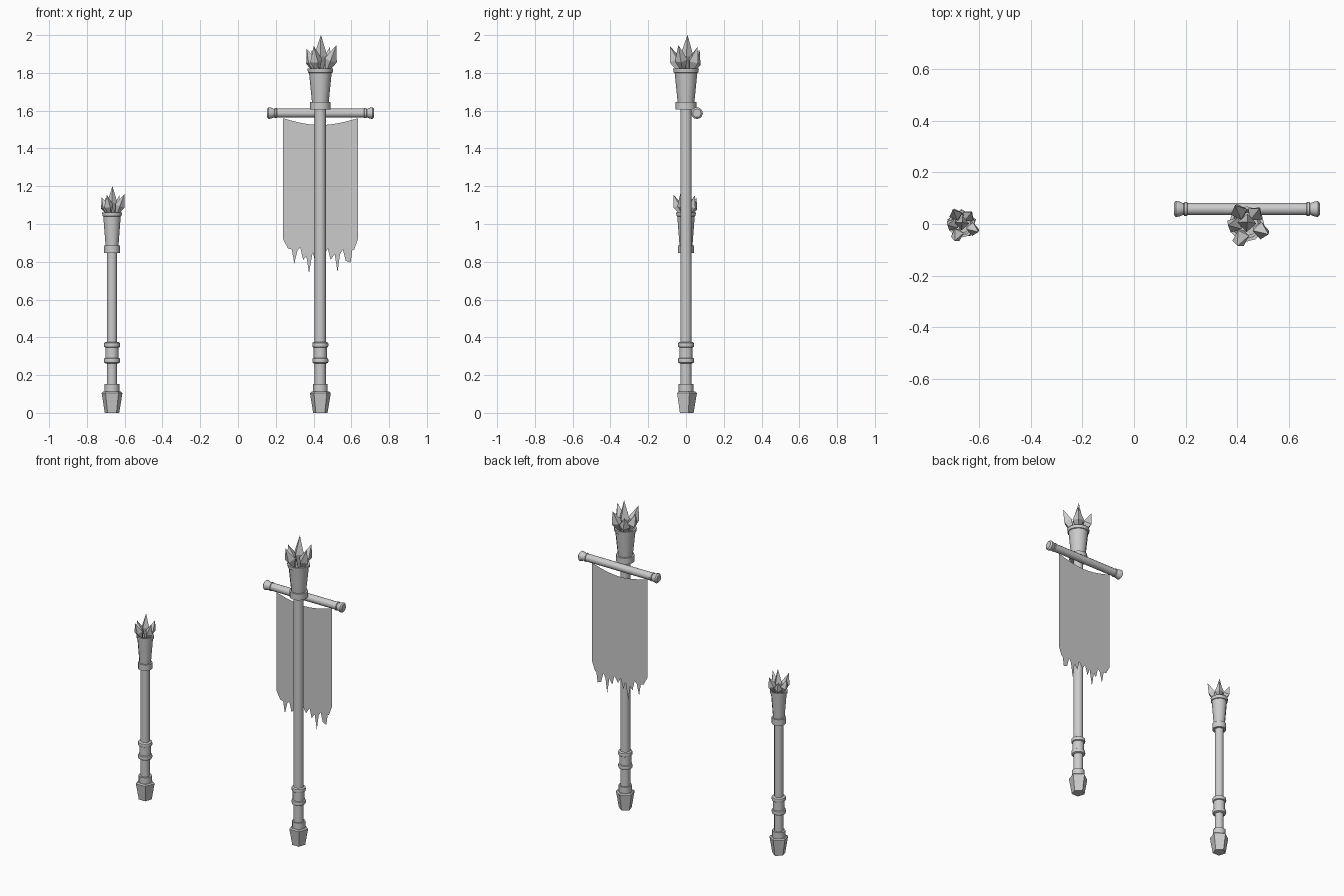
import bpy, bmesh, math
from mathutils import Vector, Matrix

cube = bpy.data.objects.get("Cube")
if cube:
    bpy.data.objects.remove(cube)

grey = bpy.data.materials.new("plain grey")
grey.use_nodes = True
colour = (0.6, 0.6, 0.6, 1)
grey.diffuse_color = colour
grey.node_tree.nodes["Principled BSDF"].inputs["Base Color"].default_value = colour


def finish(name, bm, smooth=True):
    bmesh.ops.recalc_face_normals(bm, faces=bm.faces)
    mesh = bpy.data.meshes.new(name)
    bm.to_mesh(mesh)
    bm.free()
    mesh.materials.append(grey)
    ob = bpy.data.objects.new(name, mesh)
    bpy.context.collection.objects.link(ob)
    if smooth:
        bpy.ops.object.select_all(action="DESELECT")
        ob.select_set(True)
        bpy.context.view_layer.objects.active = ob
        bpy.ops.object.shade_smooth_by_angle(angle=math.radians(35))
    return ob


def turned(name, profile, place, sides=12, smooth=True, start=0.0):
    """Turn a (radius, height) profile about its axis and cap both ends."""
    bm = bmesh.new()
    rings = []
    for r, h in profile:
        angles = [start + math.tau * i / sides for i in range(sides)]
        rings.append([bm.verts.new((r * math.cos(a), r * math.sin(a), h)) for a in angles])
    for low, high in zip(rings, rings[1:]):
        for i in range(sides):
            j = (i + 1) % sides
            bm.faces.new((low[i], low[j], high[j], high[i]))
    bm.faces.new(rings[0])
    bm.faces.new(rings[-1])
    bm.transform(place)
    return finish(name, bm, smooth)


def shard(bm, base, tip, width, twist):
    """Four-sided pointed crystal, widest above its middle."""
    base, tip = Vector(base), Vector(tip)
    turn = (tip - base).to_track_quat("Z", "Y").to_matrix()
    middle = base.lerp(tip, 0.5)
    ring = []
    for i in range(4):
        a = twist + math.tau * i / 4
        ring.append(bm.verts.new(middle + turn @ Vector((math.cos(a), math.sin(a), 0)) * width))
    b, t = bm.verts.new(base), bm.verts.new(tip)
    for i in range(4):
        j = (i + 1) % 4
        bm.faces.new((b, ring[j], ring[i]))
        bm.faces.new((t, ring[i], ring[j]))


def staff(prefix, x, pole_radius, head_z, head_scale):
    at = Matrix.Translation((x, 0, 0))
    # Five-sided foot with its collar
    turned(prefix + "_foot", [(0.04, 0), (0.058, 0.105), (0.05, 0.112)], at, 5, False, math.pi / 2)
    turned(prefix + "_foot_collar", [(0.039, 0.1), (0.039, 0.152)], at)
    turned(prefix + "_pole", [(pole_radius, 0.1), (pole_radius, head_z + 0.03)], at)
    # Grip sleeve between two rounded rings
    turned(prefix + "_grip", [(0.035, 0.27), (0.035, 0.36)], at)
    for label, z in (("lower", 0.277), ("upper", 0.36)):
        ring = [(0.034, -0.015), (0.041, -0.011), (0.043, 0), (0.041, 0.011), (0.034, 0.015)]
        turned(f"{prefix}_{label}_ring", [(r, z + h) for r, h in ring], at)
    # Flared cup and its collar
    head = Matrix.Translation((x, 0, head_z)) @ Matrix.Diagonal((head_scale, head_scale, 1, 1))
    turned(prefix + "_head_collar", [(0.055, 0), (0.055, 0.04)], head)
    turned(prefix + "_cup", [(0.044, 0.035), (0.06, 0.193), (0.066, 0.195), (0.068, 0.215),
                             (0.056, 0.215), (0.045, 0.185)], head)
    # Crown of crystals around a central spike
    bm = bmesh.new()
    shard(bm, (0, 0, -0.05), (0.003, 0.008, 0.18), 0.036, 0.3)
    tips = [(0.085, -0.04, 0.125), (-0.035, -0.085, 0.12), (-0.072, -0.005, 0.105),
            (-0.045, 0.072, 0.1), (0.05, 0.06, 0.115)]
    for k, (tx, ty, tz) in enumerate(tips):
        shard(bm, (tx * 0.3, ty * 0.3, -0.035), (tx, ty, tz), 0.034, 0.4 + 0.3 * k)
    bm.transform(Matrix.Translation((x, 0, head_z + 0.215)) @ Matrix.Scale(head_scale, 4))
    finish(prefix + "_crown", bm, False)


staff("short_staff", -0.667, 0.027, 0.847, 0.77)
staff("tall_staff", 0.436, 0.03, 1.607, 1.0)

# Crossbar with flared ends, behind the tall pole
bar_place = Matrix.Translation((0.437, 0.058, 1.587)) @ Matrix.Rotation(math.pi / 2, 4, "Y")
half = [(0.022, 0.283), (0.031, 0.275), (0.029, 0.262), (0.022, 0.245), (0.027, 0.242),
        (0.027, 0.232), (0.024, 0.23)]
turned("crossbar", [(r, -h) for r, h in half] + [(r, h) for r, h in reversed(half)], bar_place)

# Thin cloth with a sagging top and torn hem
left, right = 0.238, 0.635
outline = []
for i in range(13):
    t = i / 12
    outline.append((left + (right - left) * t, 1.56 - 0.036 * math.sin(math.pi * t)))
hem = [(0.635, 0.92), (0.615, 0.865), (0.605, 0.86), (0.596, 0.795), (0.585, 0.85), (0.57, 0.805),
       (0.555, 0.865), (0.54, 0.84), (0.527, 0.745), (0.512, 0.84), (0.49, 0.81), (0.475, 0.87),
       (0.45, 0.83), (0.43, 0.865), (0.41, 0.8), (0.395, 0.85), (0.376, 0.74), (0.362, 0.83),
       (0.345, 0.81), (0.33, 0.875), (0.315, 0.86), (0.298, 0.79), (0.285, 0.865), (0.265, 0.87),
       (0.238, 0.92)]
bm = bmesh.new()
face = bm.faces.new([bm.verts.new((x, 0.056, z)) for x, z in outline + hem])
bmesh.ops.triangulate(bm, faces=[face])
finish("banner_cloth", bm, False)
